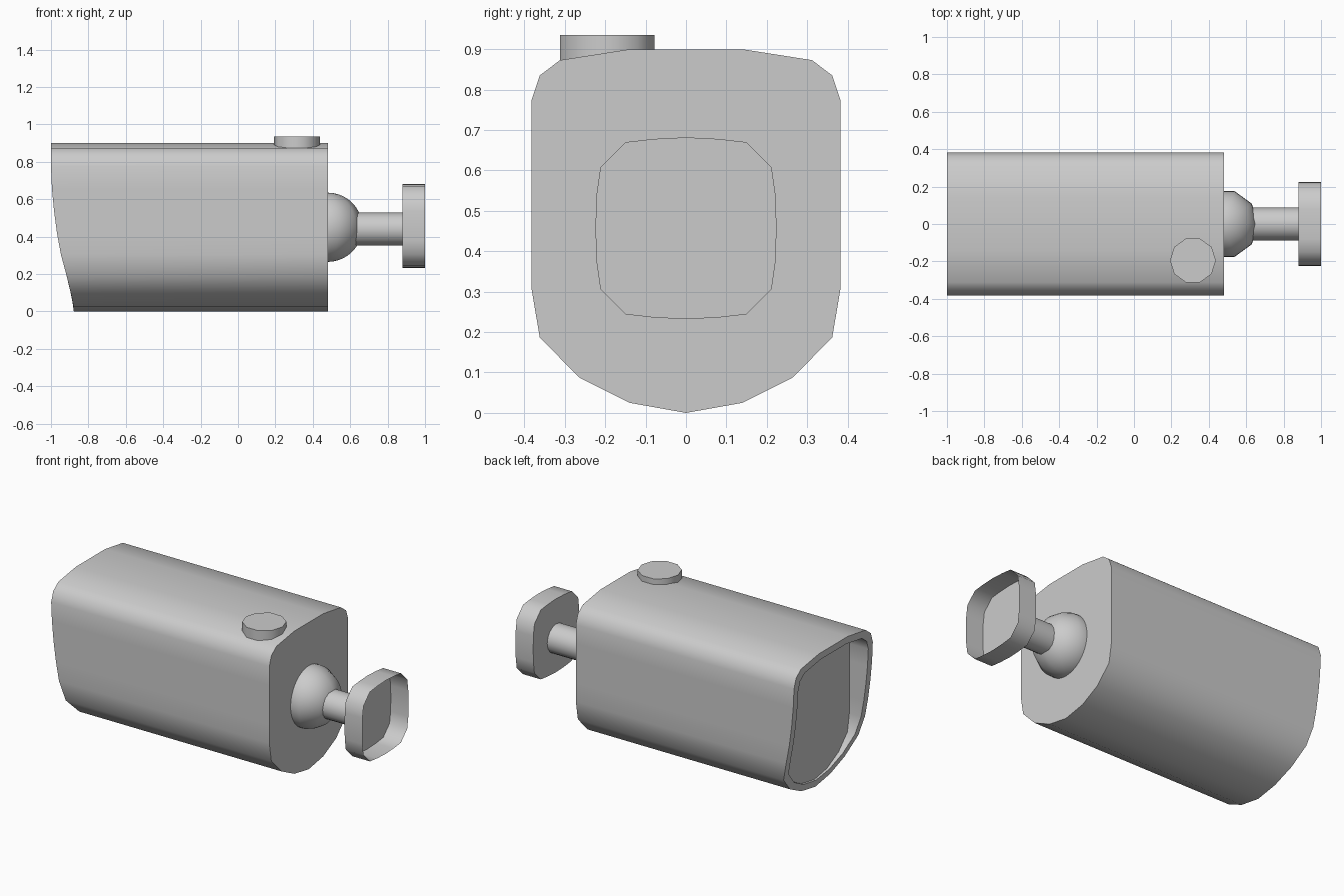
import bpy, bmesh, math
from mathutils import Matrix

if "Cube" in bpy.data.objects:
    bpy.data.objects.remove(bpy.data.objects["Cube"])


def finish(bm, name, angle=42):
    bmesh.ops.recalc_face_normals(bm, faces=bm.faces)
    mesh = bpy.data.meshes.new(name)
    bm.to_mesh(mesh)
    bm.free()
    ob = bpy.data.objects.new(name, mesh)
    bpy.context.collection.objects.link(ob)
    bpy.ops.object.select_all(action='DESELECT')
    ob.select_set(True)
    bpy.context.view_layer.objects.active = ob
    bpy.ops.object.shade_smooth_by_angle(angle=math.radians(angle))
    return ob


def loft(name, rings, cap_start, cap_end):
    """Bridge successive rings of (x, y, z) points, optionally closing the ends."""
    bm = bmesh.new()
    loops = [[bm.verts.new(p) for p in ring] for ring in rings]
    n = len(loops[0])
    for a, b in zip(loops, loops[1:]):
        for i in range(n):
            j = (i + 1) % n
            bm.faces.new((a[i], a[j], b[j], b[i]))
    if cap_start:
        bm.faces.new(loops[0])
    if cap_end:
        bm.faces.new(loops[-1])
    return finish(bm, name)


def mirrored(half):
    """Close a half outline (y >= 0, both ends on y = 0 allowed) across y = 0."""
    return half + [(-y, z) for y, z in reversed(half) if y > 0]


def cylinder(name, sides, r, depth, matrix):
    bm = bmesh.new()
    bmesh.ops.create_cone(bm, cap_ends=True, segments=sides, radius1=r,
                          radius2=r, depth=depth, matrix=matrix)
    return finish(bm, name)


# Housing: arched outline, curved raked front, recessed front panel
outline = mirrored([(0, 0), (0.14, 0.025), (0.265, 0.088), (0.362, 0.187),
                    (0.382, 0.305), (0.382, 0.42), (0.382, 0.54), (0.382, 0.66),
                    (0.382, 0.775), (0.362, 0.835), (0.312, 0.873), (0.14, 0.9)])
rake = [(0, -0.878), (0.03, -0.88), (0.09, -0.892), (0.19, -0.916), (0.305, -0.947),
        (0.42, -0.968), (0.54, -0.984), (0.66, -0.995), (0.775, -1), (1, -1)]


def front_x(z):
    for (z0, x0), (z1, x1) in zip(rake, rake[1:]):
        if z <= z1:
            return x0 + (x1 - x0) * (z - z0) / (z1 - z0)


inner = [(y * 0.89, 0.45 + (z - 0.45) * 0.91) for y, z in outline]
loft("camera_housing", [
    [(0.48, y, z) for y, z in outline],
    [(front_x(z), y, z) for y, z in outline],
    [(front_x(z), y, z) for y, z in inner],
    [(-0.87, y, z) for y, z in inner]], True, True)

# Round cap on the roof
cylinder("roof_cap", 10, 0.123, 0.085,
         Matrix.Translation((0.315, -0.195, 0.8925)) @ Matrix.Rotation(math.pi / 2, 4, 'Z'))

# Ball joint: half sphere against the rear face
bm = bmesh.new()
bmesh.ops.create_uvsphere(bm, u_segments=10, v_segments=20, radius=0.185,
                          matrix=Matrix.Translation((0.48, 0, 0.45))
                          @ Matrix.Rotation(math.pi / 2, 4, 'Z'))
bmesh.ops.bisect_plane(bm, geom=bm.verts[:] + bm.edges[:] + bm.faces[:],
                       plane_co=(0.479, 0, 0), plane_no=(1, 0, 0), clear_inner=True)
finish(bm, "ball_joint")

# Stem joining ball and wall plate
cylinder("mount_stem", 16, 0.088, 0.28,
         Matrix.Translation((0.74, 0, 0.44)) @ Matrix.Rotation(math.pi / 2, 4, 'Y'))

# Wall plate: rounded-square shell, open at the back
quarter = [(0.08, 0.221), (0.15, 0.213), (0.212, 0.15), (0.222, 0.08)]
half = [(0, 0.225)] + quarter + [(0.224, 0)] + [(y, -z) for y, z in reversed(quarter)] + [(0, -0.225)]
plate = mirrored(half)
loft("wall_plate", [[(x, y, z + 0.457) for y, z in plate] for x in (0.88, 1.0)], True, False)
